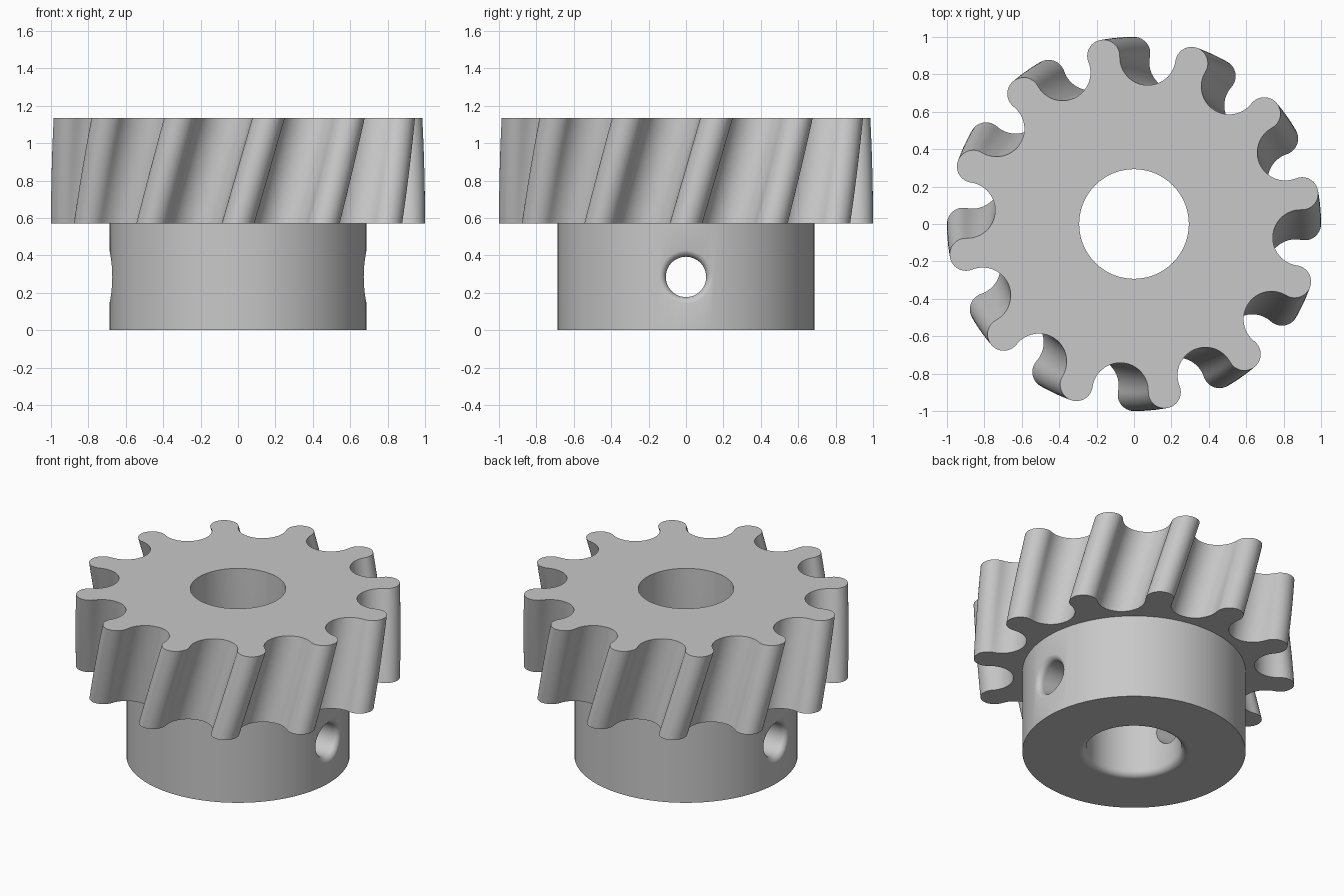
import bpy, bmesh
from math import sin, cos, pi, radians, atan2, sqrt

cube = bpy.data.objects.get("Cube")
if cube:
    bpy.data.objects.remove(cube, do_unlink=True)

# Main dimensions
TEETH, TWIST = 12, radians(10.3)
GEAR_BOTTOM, GEAR_TOP = 0.57, 1.135
HUB_R, BORE_R, HOLE_R, HOLE_Z, FILLET = 0.687, 0.293, 0.108, 0.285, 0.042
TIP_R, ROOT = 0.087, 0.745
SEG = 128

metal = bpy.data.materials.new("Grey metal")
metal.use_nodes = True
metal.diffuse_color = (0.58, 0.58, 0.58, 1)
metal.node_tree.nodes["Principled BSDF"].inputs["Base Color"].default_value = (0.58, 0.58, 0.58, 1)


def loft(name, rings):
    """Closed solid skinned through equally sized rings of points."""
    bm = bmesh.new()
    loops = [[bm.verts.new(p) for p in ring] for ring in rings]
    n = len(loops[0])
    for a, b in zip(loops, loops[1:]):
        for i in range(n):
            j = (i + 1) % n
            bm.faces.new((a[i], a[j], b[j], b[i]))
    bm.faces.new(loops[0][::-1])
    bm.faces.new(loops[-1])
    bmesh.ops.recalc_face_normals(bm, faces=bm.faces[:])
    mesh = bpy.data.meshes.new(name)
    bm.to_mesh(mesh)
    bm.free()
    mesh.materials.append(metal)
    obj = bpy.data.objects.new(name, mesh)
    bpy.context.collection.objects.link(obj)
    return obj


def circle(r, z):
    return [(r * cos(2 * pi * i / SEG), r * sin(2 * pi * i / SEG), z) for i in range(SEG)]


def combine(target, other, operation):
    """Apply a boolean and remove the helper."""
    mod = target.modifiers.new("Boolean", 'BOOLEAN')
    mod.operation, mod.solver, mod.object = operation, 'EXACT', other
    bpy.ops.object.select_all(action='DESELECT')
    bpy.context.view_layer.objects.active = target
    target.select_set(True)
    bpy.ops.object.modifier_apply(modifier=mod.name)
    bpy.data.objects.remove(other, do_unlink=True)


def tooth_outline():
    """Round tips and round valleys joined where their circles touch."""
    half = pi / TEETH
    tip = 1 - TIP_R
    # Valley radius that makes the two circles tangent
    lo, hi = 0.05, 0.25
    for _ in range(40):
        r = (lo + hi) / 2
        c = ROOT + r
        gap = sqrt(tip**2 + c**2 - 2 * tip * c * cos(half)) - TIP_R - r
        lo, hi = (r, hi) if gap > 0 else (lo, r)
    vx, vy = c * cos(half), c * sin(half)
    touch = atan2(vy, vx - tip)
    steps = 12
    local = []
    for i in range(-steps, steps + 1):
        a = touch * i / steps
        local.append((tip + TIP_R * cos(a), TIP_R * sin(a)))
    # The valley arc turns back through the root
    start, end = touch + pi, 2 * half + pi - touch
    for i in range(1, 2 * steps):
        a = start + (end - start) * i / (2 * steps)
        local.append((vx + r * cos(a), vy + r * sin(a)))
    points = []
    for k in range(TEETH):
        c0, s0 = cos(2 * half * k), sin(2 * half * k)
        points += [(x * c0 - y * s0, x * s0 + y * c0) for x, y in local]
    return points


# Helical toothed wheel
outline = tooth_outline()
levels = 10
rings = []
for k in range(levels + 1):
    t = k / levels
    c, s = cos(TWIST * t), sin(TWIST * t)
    z = GEAR_BOTTOM + (GEAR_TOP - GEAR_BOTTOM) * t
    rings.append([(x * c - y * s, x * s + y * c, z) for x, y in outline])
gear = loft("helical_gear", rings)

# Hub below the wheel
combine(gear, loft("hub", [circle(HUB_R, 0), circle(HUB_R, 0.8)]), 'UNION')

# Shaft bore, rounded at its lower edge
bore = [circle(BORE_R + FILLET, -0.1)]
for i in range(9):
    a = pi / 2 * i / 8
    bore.append(circle(BORE_R + FILLET * (1 - sin(a)), FILLET * (1 - cos(a))))
bore.append(circle(BORE_R, 1.3))
combine(gear, loft("bore_cutter", bore), 'DIFFERENCE')


# Cross hole for set screws, rounded where it meets the hub
def hole_ring(t, side, reach=None):
    r = HOLE_R + FILLET * (1 - cos(t))
    ring = []
    for i in range(48):
        a = 2 * pi * i / 48
        y = r * cos(a)
        x = reach or sqrt(HUB_R**2 - y * y) - FILLET * (1 - sin(t)) + 0.001
        ring.append((side * x, y, HOLE_Z + r * sin(a)))
    return ring


def half_hole(side):
    return [hole_ring(pi / 2 * i / 8, side) for i in range(9)] + [hole_ring(pi / 2, side, 0.8)]


combine(gear, loft("hole_cutter", half_hole(-1)[::-1] + half_hole(1)), 'DIFFERENCE')

# Smooth shading with crisp rims and flat end faces
gear.select_set(True)
bpy.context.view_layer.objects.active = gear
bpy.ops.object.shade_smooth_by_angle(angle=radians(30))
for face in gear.data.polygons:
    if abs(face.normal.z) > 0.999:
        face.use_smooth = False
